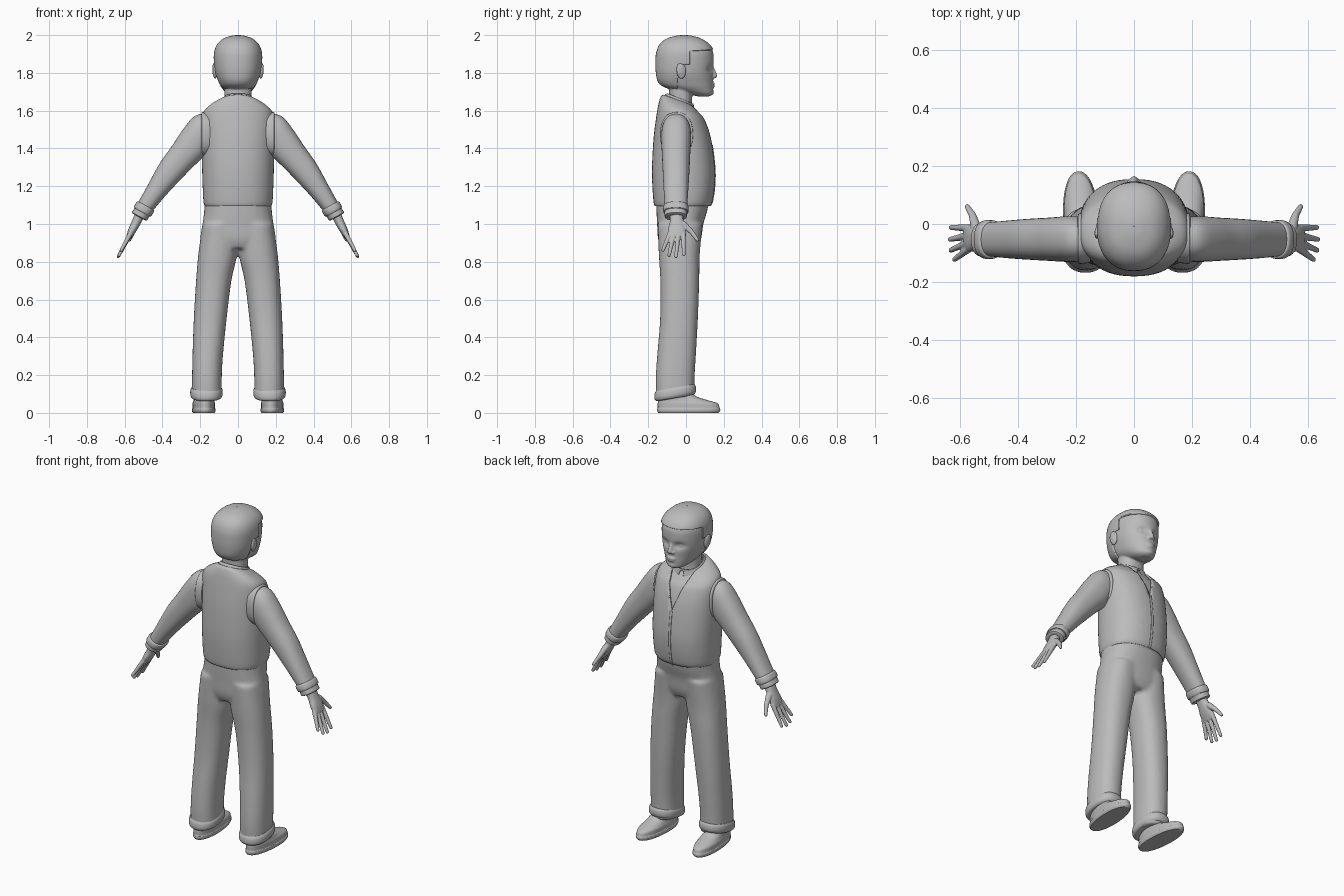
import bpy, bmesh, math
from mathutils import Vector, Matrix

if "Cube" in bpy.data.objects:
    bpy.data.objects.remove(bpy.data.objects["Cube"])

grey = bpy.data.materials.new("plain_grey")
grey.diffuse_color = (0.5, 0.5, 0.5, 1)
grey.use_nodes = True
grey.node_tree.nodes["Principled BSDF"].inputs["Base Color"].default_value = grey.diffuse_color


def catmull(a, b, c, d, t):
    return [0.5 * (2*q + (r-p)*t + (2*p-5*q+4*r-s)*t*t + (3*q-p-3*r+s)*t**3)
            for p, q, r, s in zip(a, b, c, d)]


def loft(bm, sections, n=40, sub=5, e=2.3, caps=True):
    """Sections: centre x, centre z, half width, back y, front y, tilt, slope."""
    s = [tuple(k) + (0,) * (7 - len(k)) for k in sections]
    path = []
    for i in range(len(s) - 1):
        a, d = s[max(i-1, 0)], s[min(i+2, len(s)-1)]
        path += [catmull(a, s[i], s[i+1], d, k / sub) for k in range(sub)]
    path.append(s[-1])
    rings = []
    for cx, cz, r, y0, y1, tilt, slope in path:
        ring = []
        for k in range(n):
            c, w = math.cos(2*math.pi*k/n), math.sin(2*math.pi*k/n)
            u = r * math.copysign(abs(c)**(2/e), c)
            v = (y1-y0)/2 * math.copysign(abs(w)**(2/e), w)
            ring.append(bm.verts.new((cx + u*math.cos(tilt), (y0+y1)/2 + v,
                                      cz + u*math.sin(tilt) + slope*v)))
        rings.append(ring)
    for a, b in zip(rings, rings[1:]):
        for k in range(n):
            m = (k+1) % n
            bm.faces.new((a[k], a[m], b[m], b[k]))
    if caps:
        bm.faces.new(rings[0][::-1])
        bm.faces.new(rings[-1])


def ball(bm, centre, size):
    m = Matrix.Translation(centre) @ Matrix.Diagonal((*size, 1))
    bmesh.ops.create_uvsphere(bm, u_segments=20, v_segments=12, radius=1, matrix=m)


def rod(bm, p, q, r1, r2):
    p, q = Vector(p), Vector(q)
    rot = (q-p).to_track_quat('Z', 'Y').to_matrix().to_4x4()
    bmesh.ops.create_cone(bm, cap_ends=True, segments=16, radius1=r1, radius2=r2,
                          depth=(q-p).length, matrix=Matrix.Translation((p+q)/2) @ rot)
    ball(bm, p, (r1,)*3)
    ball(bm, q, (r2,)*3)


def finish(name, bm, mirror=False, voxel=0, smooth=0, solid=None, recalc=True):
    if recalc:
        bmesh.ops.recalc_face_normals(bm, faces=bm.faces)
    me = bpy.data.meshes.new(name)
    bm.to_mesh(me)
    bm.free()
    me.materials.append(grey)
    ob = bpy.data.objects.new(name, me)
    bpy.context.collection.objects.link(ob)
    if solid:
        m = ob.modifiers.new("thickness", 'SOLIDIFY')
        m.thickness, m.offset = solid
    if voxel:
        m = ob.modifiers.new("blend", 'REMESH')
        m.mode, m.voxel_size, m.use_smooth_shade = 'VOXEL', voxel, True
    if smooth:
        m = ob.modifiers.new("soften", 'SMOOTH')
        m.iterations, m.factor = smooth, 0.5
    if mirror:
        ob.modifiers.new("mirror", 'MIRROR')
    bpy.ops.object.select_all(action='DESELECT')
    ob.select_set(True)
    bpy.context.view_layer.objects.active = ob
    bpy.ops.object.shade_smooth_by_angle(angle=math.radians(45))
    return ob


def shell(name, sections, planes, keep, solid):
    """Loft without caps, sliced by planes, keeping the faces that pass a rule."""
    bm = bmesh.new()
    loft(bm, sections, n=56, caps=False)
    for co, no in planes:
        bmesh.ops.bisect_plane(bm, geom=bm.verts[:] + bm.edges[:] + bm.faces[:],
                               plane_co=co, plane_no=no, dist=1e-5)
    drop = [f for f in bm.faces if not keep(f.calc_center_median())]
    bmesh.ops.delete(bm, geom=drop, context='FACES')
    return finish(name, bm, solid=solid, recalc=False)


def part(name, sections, mirror=False, **kw):
    bm = bmesh.new()
    loft(bm, sections, **kw)
    return finish(name, bm, mirror)


# Trousers: pelvis and two legs blended together
bm = bmesh.new()
loft(bm, [(0, 1.13, .176, -.158, .125), (0, 1.06, .18, -.156, .11), (0, 1.0, .188, -.153, .092),
          (0, .92, .197, -.148, .08), (0, .87, .15, -.13, .06)])
for s in (1, -1):
    loft(bm, [(s*(a+b)/2, z, (b-a)/2, y0, y1) for z, a, b, y0, y1 in (
        (.08, .085, .243, -.158, .043), (.18, .086, .243, -.16, .045), (.3, .08, .241, -.153, .052),
        (.5, .06, .234, -.137, .063), (.7, .035, .222, -.136, .07), (.84, .005, .21, -.144, .073),
        (1.0, 0, .188, -.15, .088))])
finish("trousers", bm, voxel=.011, smooth=4)

# Turned-up trouser hems
part("trouser_hem", [(.167, z, r, y0, y1, 0, .17) for z, r, y0, y1 in (
    (.078, .06, -.135, .02), (.08, .076, -.157, .042), (.095, .085, -.167, .053),
    (.12, .085, -.166, .052), (.135, .078, -.158, .044))], True)

# Shoes, toes turned slightly outward
bm = bmesh.new()
loft(bm, [(0, z, r, y0, y1) for z, r, y0, y1 in (
    (0, .056, -.147, .172), (.01, .061, -.153, .181), (.022, .061, -.153, .181),
    (.027, .058, -.15, .178), (.05, .058, -.15, .168), (.066, .054, -.148, .12),
    (.09, .052, -.145, .05), (.13, .05, -.13, .02))], sub=4, e=2.2)
bmesh.ops.transform(bm, verts=bm.verts,
                    matrix=Matrix.Translation((.181, 0, 0)) @ Matrix.Rotation(-.06, 4, 'Z'))
finish("shoe", bm, True)

# Vest with a V neck, a shirt beneath it and a front seam
torso = [(0, 1.095, .176, -.166, .128), (0, 1.12, .183, -.172, .14), (0, 1.2, .187, -.178, .152),
         (0, 1.3, .19, -.18, .153), (0, 1.45, .192, -.172, .133), (0, 1.55, .191, -.16, .102),
         (0, 1.597, .18, -.151, .075, 0, -.1), (0, 1.627, .148, -.143, .058, 0, -.2),
         (0, 1.648, .11, -.133, .047, 0, -.3), (0, 1.657, .082, -.12, .04, 0, -.35)]
tip, rise = 1.42, .22 / .075
shell("vest", torso,
      [((0, 0, tip), (rise, 0, -1)), ((0, 0, tip), (rise, 0, 1)), ((0, -.02, 0), (0, 1, 0))],
      lambda c: not (c.y > -.02 and c.z > tip + rise*abs(c.x)), (.012, -1))
shell("vest_seam", torso,
      [((-.006, 0, 0), (1, 0, 0)), ((.006, 0, 0), (1, 0, 0)), ((0, 0, tip), (0, 0, 1))],
      lambda c: c.y > 0 and abs(c.x) < .006 and c.z < tip, (.003, 1))
part("shirt", [(0, z - .006, r - .012, y0 + .012, y1 - .012, 0, k)
               for _, z, r, y0, y1, _, k in [q + (0,) * (7 - len(q)) for q in torso]])
shell("shirt_collar", [(0, 1.628, .098, -.122, .05, 0, -.42), (0, 1.65, .086, -.112, .044, 0, -.42),
                       (0, 1.664, .078, -.1, .04, 0, -.4)],
      [((0, 0, 1.57), (.5, 0, -.2)), ((0, 0, 1.57), (.5, 0, .2))],
      lambda c: not (c.y > 0 and abs(c.x) < (1.64 - c.z) * .5), (.006, -1))

# Armhole edges
part("armhole_edge", [(x, 1.475, r, -.05-w, -.05+w, math.pi/2) for x, r, w in (
    (.15, .112, .083), (.182, .117, .087), (.192, .114, .084), (.194, .1, .07))], True)

# Sleeves and turned-back cuffs
part("sleeve", [(.14, 1.475, .105, -.125, .022, 1.57), (.2, 1.47, .108, -.13, .026, 1.38),
                (.24, 1.425, .092, -.13, .026, 1.0), (.29, 1.362, .079, -.127, .022, .75),
                (.36, 1.277, .07, -.123, .018, .66), (.43, 1.18, .055, -.118, .012, .65),
                (.505, 1.07, .042, -.11, .005, .6)], True)
part("sleeve_cuff", [(.487, 1.097, .04, -.108, .0, .5), (.489, 1.093, .052, -.119, .012, .5),
                     (.506, 1.066, .052, -.12, .013, .5), (.508, 1.062, .045, -.113, .005, .5),
                     (.522, 1.04, .045, -.112, .004, .5), (.524, 1.037, .03, -.09, -.015, .5)],
     True, sub=3)

# Hands: palm, four fingers and thumb
bm = bmesh.new()
loft(bm, [(.51, 1.07, .027, -.085, -.02, .46), (.538, 1.01, .024, -.086, -.012, .46),
          (.56, .967, .021, -.096, -.002, .46), (.578, .932, .014, -.092, -.008, .46)])
for y0, y1, x, z in ((-.086, -.122, .618, .862), (-.064, -.09, .63, .834),
                     (-.04, -.053, .633, .828), (-.014, -.012, .629, .838)):
    rod(bm, (.57, y0, .948), (x, y1, z), .0135, .009)
rod(bm, (.545, -.01, .995), (.556, .03, .957), .018, .013)
rod(bm, (.556, .03, .957), (.574, .06, .916), .013, .009)
finish("hand", bm, True, voxel=.004, smooth=2)

# Head with face and neck
skull = [(0, 1.676, .03, .06, .125), (0, 1.69, .058, .0, .142), (0, 1.72, .086, -.105, .144),
         (0, 1.75, .101, -.143, .144), (0, 1.8, .117, -.155, .145), (0, 1.86, .123, -.157, .147),
         (0, 1.91, .121, -.152, .143), (0, 1.95, .105, -.134, .12), (0, 1.98, .072, -.097, .075),
         (0, 1.995, .028, -.045, .025)]
bm = bmesh.new()
loft(bm, skull, n=64, e=2.1)
for v in bm.verts:  # eye sockets
    d = ((abs(v.co.x) - .045) / .028)**2 + ((v.co.z - 1.822) / .018)**2
    if v.co.y > 0:
        v.co.y -= .016 * math.exp(-d)
loft(bm, [(0, 1.58, .08, -.1, .035), (0, 1.66, .072, -.09, .032), (0, 1.76, .075, -.09, .04)])
rod(bm, (0, .138, 1.83), (0, .153, 1.785), .009, .013)
for s in (1, -1):
    ball(bm, (s*.013, .146, 1.779), (.01, .011, .009))
    ball(bm, (s*.045, .112, 1.82), (.017, .014, .011))
ball(bm, (0, .142, 1.741), (.027, .012, .007))
ball(bm, (0, .141, 1.728), (.024, .011, .007))
ball(bm, (0, .131, 1.697), (.028, .016, .016))
finish("head", bm, voxel=.005, smooth=3)

# Ears
bm = bmesh.new()
ball(bm, (.121, -.025, 1.81), (.012, .025, .042))
ball(bm, (.129, -.032, 1.818), (.007, .02, .034))
finish("ear", bm, True, voxel=.004, smooth=2)

# Hair cap cut along the hairline
crown = [(x, z + .002, r + .005, y0 - .005, y1 + .005) for x, z, r, y0, y1 in skull]
crown.append((0, 2.0, .002, -.012, -.008))
shell("hair", crown, [((0, 0, 1.915), (0, -.06, 1)), ((0, .02, 0), (0, 1, 0)),
                      ((0, 0, 1.845), (0, 0, 1)), ((0, -.045, 0), (0, 1, 0)),
                      ((0, 0, 1.715), (0, 0, 1))],
      lambda c: c.z > 1.915 + .06*c.y or (c.y < .02 and c.z > 1.845) or (c.y < -.045 and c.z > 1.715),
      (.012, -1))
